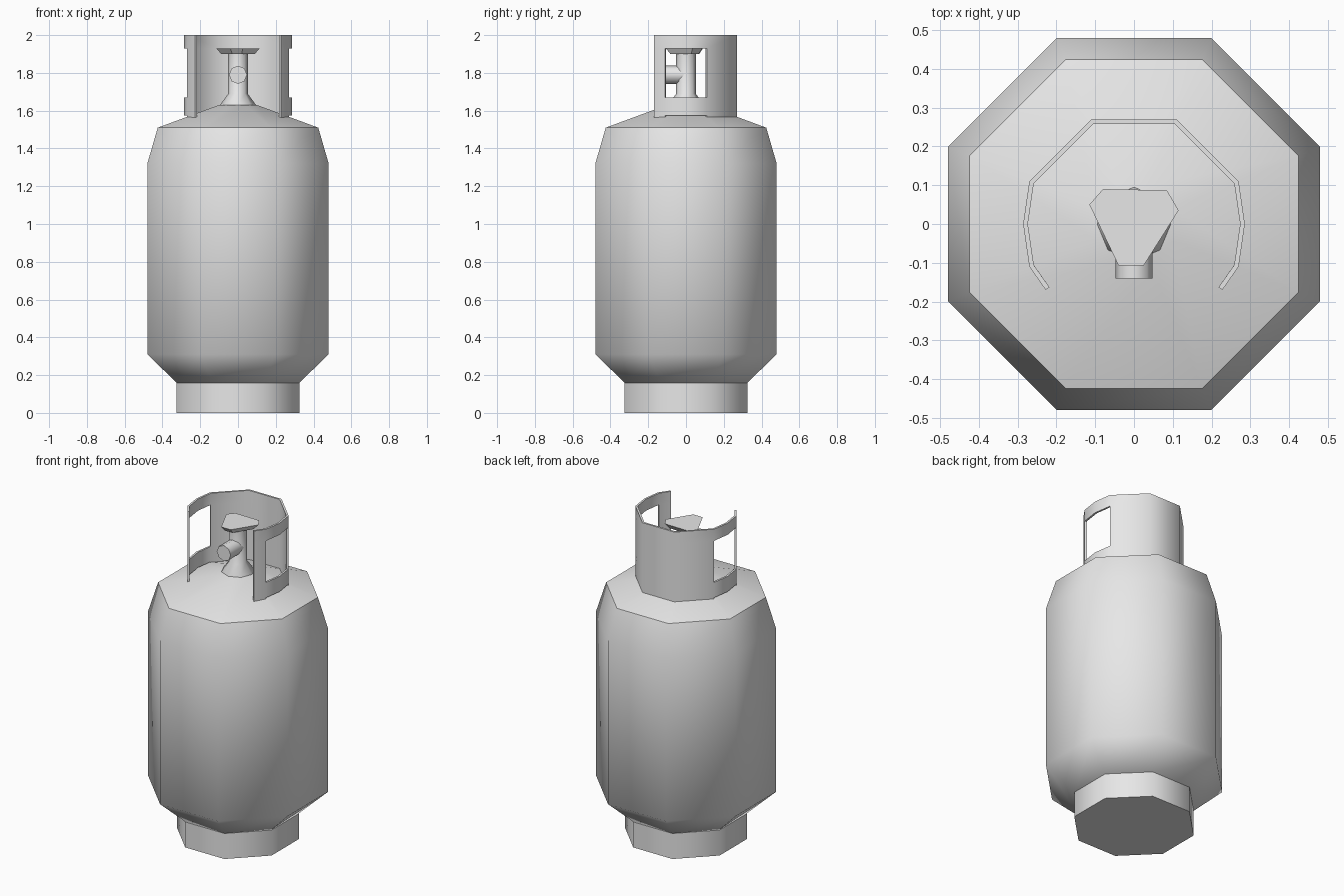
import bpy
import bmesh
from math import cos, sin, pi, radians

cube = bpy.data.objects.get("Cube")
if cube:
    bpy.data.objects.remove(cube, do_unlink=True)

# One plain painted-metal colour
GREY = (0.8, 0.8, 0.8, 1)
metal = bpy.data.materials.new("grey_metal")
metal.use_nodes = True
metal.diffuse_color = GREY
metal.node_tree.nodes["Principled BSDF"].inputs["Base Color"].default_value = GREY


def finish(name, bm, angle=50, thickness=0):
    """Turn a bmesh into a shaded object, optionally thickened inwards."""
    if not thickness:
        bmesh.ops.recalc_face_normals(bm, faces=bm.faces)
    mesh = bpy.data.meshes.new(name)
    bm.to_mesh(mesh)
    bm.free()
    mesh.materials.append(metal)
    obj = bpy.data.objects.new(name, mesh)
    bpy.context.collection.objects.link(obj)
    bpy.ops.object.select_all(action="DESELECT")
    obj.select_set(True)
    bpy.context.view_layer.objects.active = obj
    if thickness:
        mod = obj.modifiers.new("wall", "SOLIDIFY")
        mod.thickness = thickness
        mod.offset = -1
        mod.use_even_offset = True
        bpy.ops.object.modifier_apply(modifier=mod.name)
    bpy.ops.object.shade_smooth_by_angle(angle=radians(angle))
    return obj


def loft(rings):
    """Skin matching rings of points and cap both ends."""
    bm = bmesh.new()
    loops = [[bm.verts.new(p) for p in ring] for ring in rings]
    n = len(loops[0])
    for low, high in zip(loops, loops[1:]):
        for i in range(n):
            j = (i + 1) % n
            bm.faces.new((low[i], low[j], high[j], high[i]))
    bm.faces.new(loops[0][::-1])
    bm.faces.new(loops[-1])
    return bm


def octagon(radius, z, turn=0.0):
    return [(radius * cos(turn + k * pi / 4), radius * sin(turn + k * pi / 4), z)
            for k in range(8)]


def flat_octagon(half_width, z):
    """Octagon with a flat side facing the front."""
    return octagon(half_width / cos(pi / 8), z, pi / 8)


# Tank and foot ring
tank = [(0.32, 0.155), (0.48, 0.31), (0.48, 1.32), (0.425, 1.51), (0.10, 1.63)]
finish("tank_body", loft([flat_octagon(r, z) for r, z in tank]))
finish("foot_ring", loft([flat_octagon(0.325, z) for z in (0, 0.158)]))

# Valve stem with flared foot
stem = [(0.095, 1.61), (0.095, 1.63), (0.052, 1.69), (0.052, 1.91)]
finish("valve_stem", loft([octagon(r, z) for r, z in stem]))

# Outlet nozzle pointing forward
nozzle = [[(x, y, 1.79 + z) for x, z, _ in octagon(0.048, 0)] for y in (0, -0.14)]
finish("valve_nozzle", loft(nozzle))

# Tapered hand knob with a blunt triangular outline
outline = [(-0.08, 0.09), (-0.115, 0.05), (-0.04, -0.107),
           (0.025, -0.107), (0.115, 0.035), (0.085, 0.087)]
knob = [[(x * s, y * s, z) for x, y in outline] for s, z in ((0.77, 1.9), (1, 1.93))]
finish("valve_knob", loft(knob), angle=30)

# Protective collar, open at the front, with a window on each side
half = [(0.228, -0.17), (0.27, -0.11), (0.286, 0), (0.27, 0.11), (0.11, 0.27)]
path = half + [(-x, y) for x, y in reversed(half)]
levels = [1.56, 1.575, 1.67, 1.928, 2.0]
bm = bmesh.new()
grid = [[bm.verts.new((x, y, z)) for z in levels] for x, y in path]
for a, b in zip(grid, grid[1:]):
    side = max(abs(a[0].co.y), abs(b[0].co.y)) < 0.12 and a[0].co.x * b[0].co.x > 0
    for row in range(len(levels) - 1):
        if side and row in (0, 2):
            continue
        bm.faces.new((a[row], b[row], b[row + 1], a[row + 1]))
finish("valve_collar", bm, thickness=0.012)
